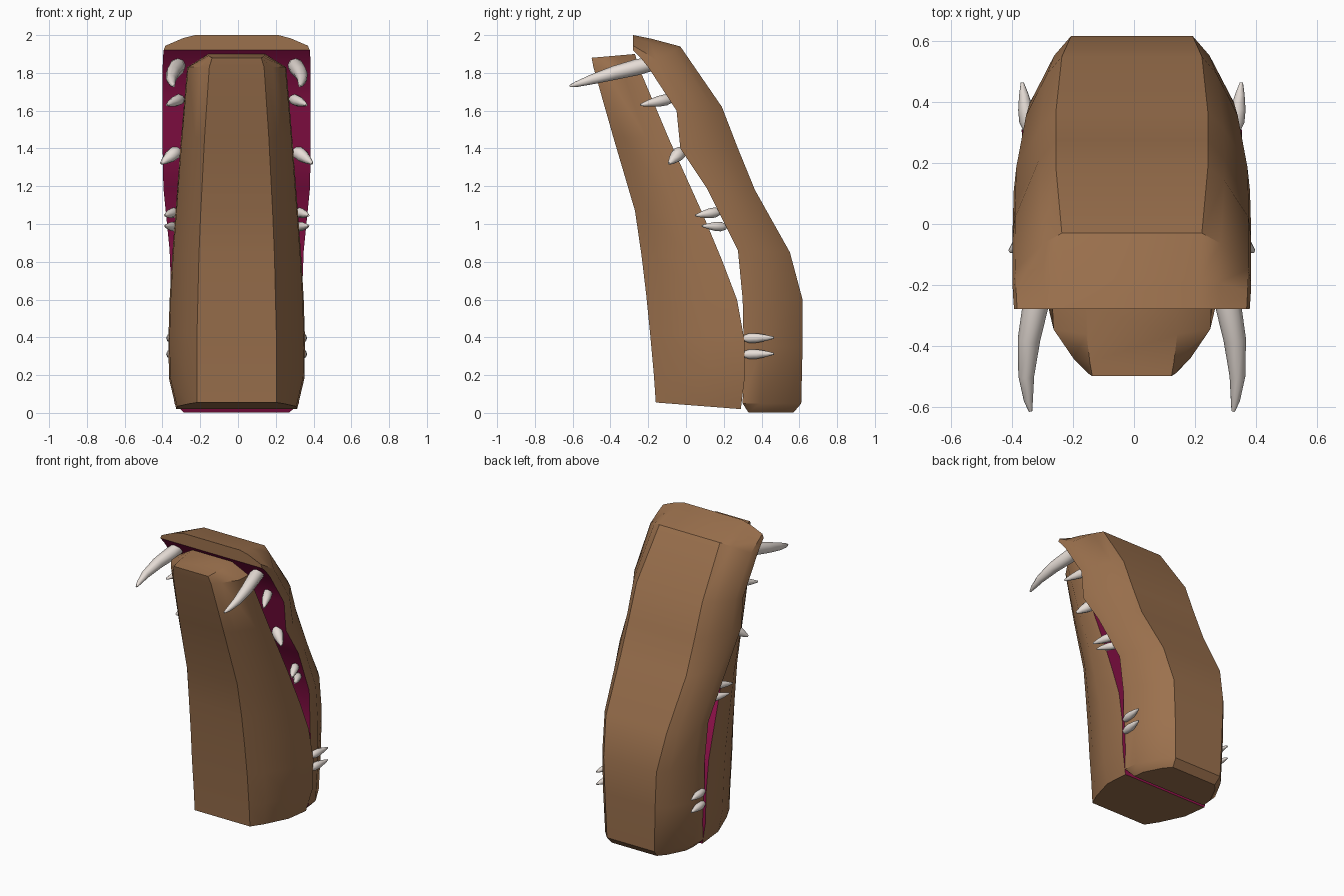
import bpy, bmesh, math
from mathutils import Vector

if "Cube" in bpy.data.objects:
    bpy.data.objects.remove(bpy.data.objects["Cube"])


def material(name, rgb):
    m = bpy.data.materials.new(name)
    m.diffuse_color = (*rgb, 1)
    m.use_nodes = True
    m.node_tree.nodes["Principled BSDF"].inputs["Base Color"].default_value = m.diffuse_color
    return m


HIDE = material("hide_brown", (0.33, 0.165, 0.075))
MOUTH = material("mouth_magenta", (0.30, 0.006, 0.075))
IVORY = material("ivory", (0.80, 0.73, 0.68))
CX = -0.007


def finish(bm, name, mats, angle):
    bmesh.ops.recalc_face_normals(bm, faces=bm.faces)
    me = bpy.data.meshes.new(name)
    bm.to_mesh(me)
    bm.free()
    ob = bpy.data.objects.new(name, me)
    bpy.context.collection.objects.link(ob)
    for m in mats:
        me.materials.append(m)
    bpy.ops.object.select_all(action='DESELECT')
    ob.select_set(True)
    bpy.context.view_layer.objects.active = ob
    bpy.ops.object.shade_smooth_by_angle(angle=math.radians(angle))
    return ob


def jaw(name, stations, section):
    """Loft a shell; station = rim y, z, half width, outer y, z, half width.
    section = (depth along rim->outer, width blend) pairs."""
    bm = bmesh.new()
    rings = []
    for ry, rz, rw, oy, oz, ow in stations:
        half = [(rw + (ow - rw) * b, ry + (oy - ry) * t, rz + (oz - rz) * t)
                for t, b in section]
        pts = half + [(-x, y, z) for x, y, z in reversed(half)]
        rings.append([bm.verts.new((x + CX, y, z)) for x, y, z in pts])
    n = len(rings[0])
    for a, b in zip(rings, rings[1:]):
        for i in range(n):
            j = (i + 1) % n
            f = bm.faces.new((a[i], a[j], b[j], b[i]))
            if j == 0:                       # flat inner side of the mouth
                f.material_index = 1
    bm.faces.new(rings[0])
    bm.faces.new(rings[-1])
    return finish(bm, name, [HIDE, MOUTH], 35)


def tooth(name, path, radii, sides=8):
    """Tapered tube along a path, built on both sides of the mouth."""
    for side, sx in (("right", 1), ("left", -1)):
        pts = [Vector((x * sx + CX, y, z)) for x, y, z in path]
        bm = bmesh.new()
        rings = []
        for i, (p, r) in enumerate(zip(pts, radii)):
            d = (pts[min(i + 1, len(pts) - 1)] - pts[max(i - 1, 0)]).normalized()
            u = d.cross(Vector((0, 0, 1))).normalized()
            v = d.cross(u)
            rings.append([bm.verts.new(p + r * (u * math.cos(k * math.tau / sides)
                          + v * math.sin(k * math.tau / sides))) for k in range(sides)])
        for a, b in zip(rings, rings[1:]):
            for k in range(sides):
                j = (k + 1) % sides
                bm.faces.new((a[k], a[j], b[j], b[k]))
        bm.faces.new(rings[0])
        bm.faces.new(rings[-1])
        finish(bm, f"{name}_{side}", [IVORY], 50)


def small_tooth(name, base, tip, r):
    a, b = Vector(base), Vector(tip)
    path = [a.lerp(b, t) for t in (0, 0.2, 0.45, 0.75, 1)]
    tooth(name, path, [r * s for s in (0.6, 1, 0.95, 0.6, 0.2)])


# Upper jaw (at the back), from hinge to snout tip
jaw("upper_jaw", [
    (0.33, 0.003, 0.28, 0.57, 0.003, 0.17),
    (0.30, 0.05, 0.33, 0.61, 0.05, 0.18),
    (0.305, 0.35, 0.345, 0.617, 0.35, 0.19),
    (0.30, 0.60, 0.345, 0.617, 0.60, 0.20),
    (0.275, 0.86, 0.355, 0.55, 0.85, 0.23),
    (0.11, 1.19, 0.388, 0.365, 1.18, 0.25),
    (-0.03, 1.40, 0.392, 0.275, 1.40, 0.25),
    (-0.05, 1.60, 0.392, 0.19, 1.62, 0.25),
    (-0.20, 1.83, 0.392, -0.03, 1.94, 0.23),
    (-0.24, 1.88, 0.390, -0.18, 1.98, 0.225),
    (-0.28, 1.92, 0.387, -0.28, 2.00, 0.22),
], [(0, 0), (0.3, 0.06), (0.8, 0.62), (1, 1)])

# Lower jaw (at the front), from hinge to chin tip
jaw("lower_jaw", [
    (0.29, 0.02, 0.32, -0.16, 0.055, 0.21),
    (0.31, 0.18, 0.358, -0.17, 0.20, 0.21),
    (0.31, 0.38, 0.362, -0.19, 0.42, 0.21),
    (0.27, 0.60, 0.355, -0.21, 0.62, 0.205),
    (0.19, 0.81, 0.343, -0.235, 0.83, 0.20),
    (0.09, 1.05, 0.325, -0.27, 1.07, 0.19),
    (-0.09, 1.45, 0.295, -0.385, 1.46, 0.17),
    (-0.25, 1.83, 0.262, -0.49, 1.83, 0.145),
    (-0.27, 1.90, 0.15, -0.50, 1.88, 0.13),
], [(0, 0), (0.4, 0.04), (0.8, 0.6), (1, 1)])

# Large curved fangs at the snout
tooth("fang",
      [(0.305, -0.17, 1.85), (0.315, -0.26, 1.83), (0.338, -0.38, 1.80),
       (0.347, -0.50, 1.765), (0.340, -0.58, 1.74), (0.333, -0.615, 1.73)],
      [0.036, 0.043, 0.037, 0.026, 0.015, 0.006])

# Small teeth along the upper rim
small_tooth("snout_tooth", (0.29, -0.07, 1.665), (0.37, -0.24, 1.63), 0.03)
small_tooth("middle_tooth", (0.31, -0.02, 1.39), (0.40, -0.09, 1.32), 0.036)
small_tooth("cheek_tooth_high", (0.32, 0.18, 1.065), (0.38, 0.05, 1.045), 0.027)
small_tooth("cheek_tooth_low", (0.32, 0.21, 0.985), (0.38, 0.085, 0.99), 0.025)

# Small teeth on the lower rim near the hinge, pointing back
for tag, z in (("high", 0.395), ("low", 0.31)):
    small_tooth("hinge_tooth_" + tag, (0.34, 0.305, z), (0.36, 0.465, z + 0.003), 0.026)
